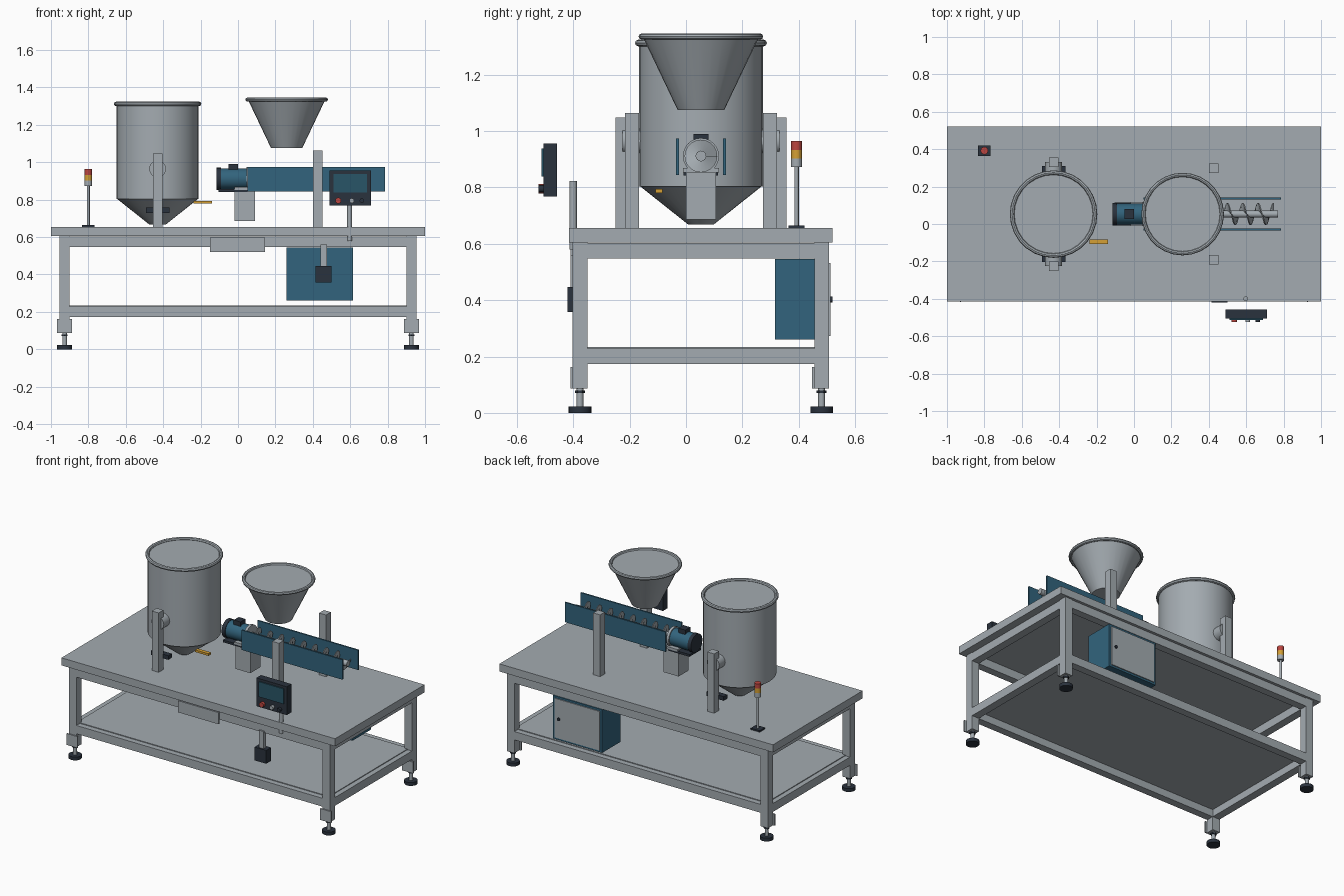
import bpy, bmesh, math
from mathutils import Matrix, Vector

if "Cube" in bpy.data.objects:
    bpy.data.objects.remove(bpy.data.objects["Cube"])

CY = 0.053  # centre line of the table in y


def material(name, rgb):
    m = bpy.data.materials.new(name)
    m.diffuse_color = (*rgb, 1)
    m.use_nodes = True
    m.node_tree.nodes["Principled BSDF"].inputs["Base Color"].default_value = m.diffuse_color
    return m


STEEL = material("brushed_steel", (0.37, 0.41, 0.44))
BLUE = material("machine_blue", (0.032, 0.127, 0.205))
SCREEN = material("screen_blue", (0.022, 0.09, 0.135))
DARK = material("dark_rubber", (0.023, 0.032, 0.047))
YELLOW = material("signal_yellow", (0.66, 0.35, 0.035))
RED = material("signal_red", (0.5, 0.06, 0.05))


def finish(name, bm, mat, smooth=False):
    bmesh.ops.recalc_face_normals(bm, faces=bm.faces)
    me = bpy.data.meshes.new(name)
    bm.to_mesh(me)
    bm.free()
    me.materials.append(mat)
    ob = bpy.data.objects.new(name, me)
    bpy.context.collection.objects.link(ob)
    if smooth:
        bpy.ops.object.select_all(action='DESELECT')
        ob.select_set(True)
        bpy.context.view_layer.objects.active = ob
        bpy.ops.object.shade_smooth_by_angle(angle=math.radians(35))
    return ob


def box(name, mat, x, y, z):
    """Box from (min, max) ranges."""
    bm = bmesh.new()
    bmesh.ops.create_cube(bm, size=1)
    for v in bm.verts:
        v.co = [(a + b) / 2 + c * (b - a) for (a, b), c in zip((x, y, z), v.co)]
    return finish(name, bm, mat)


def cyl(name, mat, centre, r, lo, hi, axis='Z', r2=None, seg=24):
    """Cylinder or cone along an axis; centre gives the other two coordinates."""
    bm = bmesh.new()
    bmesh.ops.create_cone(bm, cap_ends=True, segments=seg, radius1=r,
                          radius2=r if r2 is None else r2, depth=hi - lo)
    rot = {'Z': Matrix(), 'X': Matrix.Rotation(math.pi / 2, 4, 'Y'),
           'Y': Matrix.Rotation(-math.pi / 2, 4, 'X')}[axis]
    mid = (lo + hi) / 2
    a, b = centre
    pos = {'Z': (a, b, mid), 'X': (mid, a, b), 'Y': (a, mid, b)}[axis]
    bm.transform(Matrix.Translation(pos) @ rot)
    return finish(name, bm, mat, True)


def ring(name, mat, centre, major, minor, seg=28, sides=8):
    """Rolled rim."""
    bm = bmesh.new()
    rows = []
    for i in range(seg):
        a = 2 * math.pi * i / seg
        rows.append([])
        for j in range(sides):
            b = 2 * math.pi * j / sides
            r = major + minor * math.cos(b)
            rows[-1].append(bm.verts.new(Vector(centre) + Vector(
                (r * math.cos(a), r * math.sin(a), minor * math.sin(b)))))
    for i in range(seg):
        p, q = rows[i], rows[(i + 1) % seg]
        for j in range(sides):
            k = (j + 1) % sides
            bm.faces.new((p[j], q[j], q[k], p[k]))
    return finish(name, bm, mat, True)


# Table top and shelf
box("table_top", STEEL, (-1, 1), (-0.415, 0.52), (0.605, 0.655))
box("lower_shelf", STEEL, (-0.92, 0.92), (-0.365, 0.47), (0.222, 0.234))

# Legs with clamp plates and levelling feet
for sx, side in ((-1, "left"), (1, "right")):
    for y, end in ((-0.376, "front"), (0.481, "back")):
        x, tag = sx * 0.927, f"{end}_{side}"
        box(f"leg_{tag}", STEEL, (x - 0.027, x + 0.027), (y - 0.026, y + 0.026), (0.086, 0.605))
        box(f"clamp_plate_{tag}", STEEL, (x - 0.04, x + 0.04), (y - 0.034, y - 0.026), (0.087, 0.162))
        cyl(f"foot_pad_{tag}", DARK, (x, y), 0.04, 0, 0.022)
        cyl(f"foot_stem_{tag}", STEEL, (x, y), 0.012, 0.022, 0.088, seg=16)
        cyl(f"foot_nut_{tag}", DARK, (x, y), 0.018, 0.07, 0.08, seg=6)

# Upper and lower rails
for label, z in (("upper", (0.548, 0.602)), ("lower", (0.174, 0.229))):
    for y, end in ((-0.376, "front"), (0.481, "back")):
        box(f"{label}_rail_{end}", STEEL, (-0.9, 0.9), (y - 0.025, y + 0.025), z)
    for sx, side in ((-1, "left"), (1, "right")):
        x = sx * 0.927
        box(f"{label}_rail_{side}", STEEL, (x - 0.026, x + 0.026), (-0.35, 0.455), z)
box("front_plate", STEEL, (-0.15, 0.145), (-0.41, -0.401), (0.52, 0.597))

# Mixing tank
TX = -0.43
cyl("tank_body", STEEL, (TX, CY), 0.22, 0.803, 1.31, seg=32)
cyl("tank_cone", STEEL, (TX, CY), 0.045, 0.668, 0.803, r2=0.215, seg=32)
ring("tank_rim", STEEL, (TX, CY, 1.312), 0.222, 0.012)
for s, end in ((-1, "front"), (1, "back")):
    def span(a, b):
        return tuple(sorted((CY + s * a, CY + s * b)))
    box(f"tank_post_{end}", STEEL, (TX - 0.025, TX + 0.025), span(0.253, 0.303), (0.655, 1.047))
    cyl(f"tank_pivot_{end}", STEEL, (TX, 0.965), 0.045, *span(0.205, 0.278), axis='Y')
    box(f"load_cell_{end}", DARK, (TX - 0.063, TX + 0.063), span(0.22, 0.257), (0.73, 0.757))
    # Conveyor posts and side panels
    box(f"conveyor_post_{end}", STEEL, (0.402, 0.452), span(0.22, 0.27), (0.655, 1.063))
    box(f"conveyor_panel_{end}", BLUE, (0.05, 0.787), span(0.078, 0.088), (0.843, 0.974))
box("valve_handle", YELLOW, (-0.237, -0.14), (-0.108, -0.083), (0.78, 0.794))

# Feed funnel
cyl("funnel_cone", STEEL, (0.26, CY), 0.083, 1.075, 1.335, r2=0.207, seg=32)
ring("funnel_rim", STEEL, (0.26, CY, 1.335), 0.21, 0.011)

# Screw conveyor: shaft and helical flight
SZ = 0.911
cyl("screw_shaft", STEEL, (CY, SZ), 0.019, 0.05, 0.77, axis='X', seg=16)
bm = bmesh.new()
turns, step, pitch = 8, 20, 0.082
prev = None
for i in range(turns * step + 1):
    a = 2 * math.pi * i / step
    x = 0.09 + pitch * i / step
    row = [bm.verts.new((x + dx, CY + r * math.cos(a), SZ + r * math.sin(a)))
           for r, dx in ((0.017, -0.003), (0.058, -0.003), (0.058, 0.003), (0.017, 0.003))]
    if prev:
        for j in range(4):
            k = (j + 1) % 4
            bm.faces.new((prev[j], row[j], row[k], prev[k]))
    else:
        bm.faces.new(row)
    prev = row
bm.faces.new(prev[::-1])
finish("screw_flight", bm, STEEL, True)

# Drive motor and pedestal
cyl("motor_body", BLUE, (CY, SZ), 0.056, -0.09, 0.045, axis='X')
cyl("motor_end_cap", DARK, (CY, SZ), 0.06, -0.115, -0.09, axis='X')
cyl("motor_flange", STEEL, (CY, SZ), 0.064, 0.045, 0.062, axis='X')
box("motor_terminal_box", DARK, (-0.05, 0), (CY - 0.026, CY + 0.026), (0.955, 0.99))
box("motor_base", DARK, (-0.105, 0.05), (-0.008, 0.114), (0.842, 0.857))
box("motor_base_pad", STEEL, (-0.02, 0.06), (-0.011, 0.117), (0.853, 0.868))
box("motor_pedestal", STEEL, (-0.02, 0.09), (0, 0.106), (0.686, 0.853))

# Signal tower
SX, SY = -0.8, 0.392
box("tower_base", DARK, (SX - 0.033, SX + 0.033), (SY - 0.028, SY + 0.028), (0.655, 0.665))
cyl("tower_pole", STEEL, (SX, SY), 0.008, 0.665, 0.875, seg=12)
for name, mat, z in (("tower_collar", STEEL, 0.872), ("tower_lamp_yellow", YELLOW, 0.902),
                     ("tower_lamp_red", RED, 0.933)):
    cyl(name, mat, (SX, SY), 0.02, z, z + 0.031, seg=20)

# Operator panel on its pole
cyl("panel_pole", STEEL, (0.597, -0.4), 0.013, 0.58, 0.822, seg=16)
box("panel_case", DARK, (0.488, 0.71), (-0.505, -0.457), (0.768, 0.955))
box("panel_screen", SCREEN, (0.51, 0.69), (-0.512, -0.505), (0.838, 0.938))
for name, mat, x, r in (("button_red", RED, 0.536, 0.016), ("button_steel", STEEL, 0.608, 0.013),
                        ("button_dark", DARK, 0.662, 0.012)):
    cyl(name, mat, (x, 0.795), r, -0.523, -0.505, axis='Y', seg=20)

# Foot switch box hanging from the front rail
box("switch_hanger", STEEL, (0.44, 0.475), (-0.41, -0.385), (0.445, 0.56))
box("switch_box", DARK, (0.415, 0.5), (-0.42, -0.37), (0.358, 0.446))

# Control cabinet with rear door
box("cabinet", BLUE, (0.258, 0.616), (0.315, 0.507), (0.26, 0.545))
box("cabinet_door", STEEL, (0.273, 0.601), (0.507, 0.513), (0.273, 0.532))
cyl("cabinet_knob", DARK, (0.57, 0.402), 0.01, 0.513, 0.52, axis='Y', seg=16)
